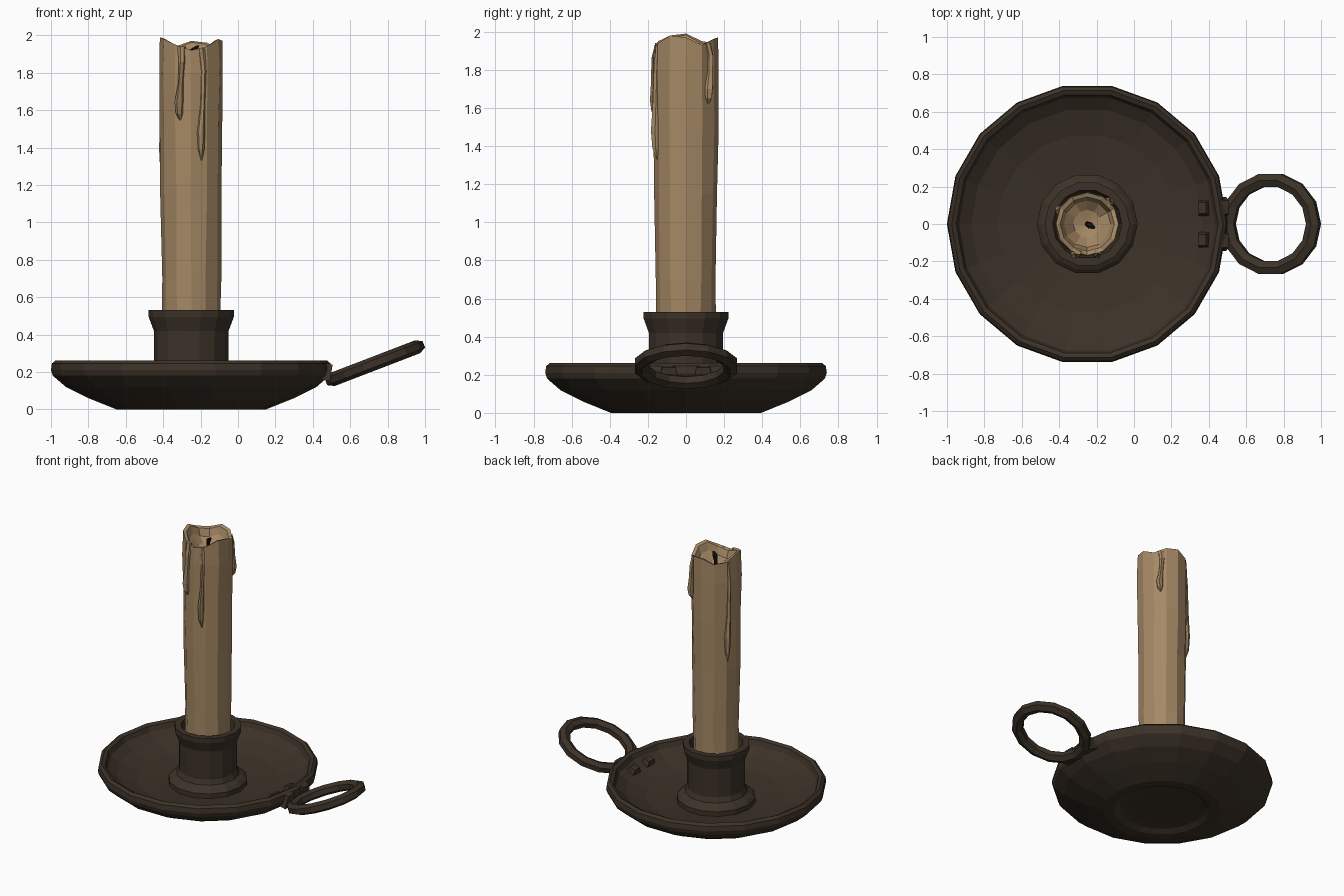
import bpy, bmesh, math, random
from mathutils import Matrix, Vector

random.seed(4)
CX = -0.25  # axis of the dish and candle

cube = bpy.data.objects.get("Cube")
if cube:
    bpy.data.objects.remove(cube, do_unlink=True)


def material(name, rgb):
    m = bpy.data.materials.new(name)
    m.use_nodes = True
    m.diffuse_color = (*rgb, 1)
    bsdf = m.node_tree.nodes["Principled BSDF"]
    bsdf.inputs["Base Color"].default_value = (*rgb, 1)
    bsdf.inputs["Roughness"].default_value = 0.8
    return m


IRON = material("dark iron", (0.045, 0.032, 0.021))
WAX = material("tan wax", (0.38, 0.25, 0.13))
CHAR = material("charred wick", (0.008, 0.007, 0.006))


def make(name, bm, mat):
    bmesh.ops.recalc_face_normals(bm, faces=bm.faces)
    mesh = bpy.data.meshes.new(name)
    bm.to_mesh(mesh)
    bm.free()
    mesh.materials.append(mat)
    ob = bpy.data.objects.new(name, mesh)
    bpy.context.collection.objects.link(ob)
    return ob


def loft(name, rings, mat, caps=True, closed=False):
    """Skin a list of equal-length point rings."""
    bm = bmesh.new()
    rows = [[bm.verts.new(p) for p in ring] for ring in rings]
    pairs = list(zip(rows, rows[1:]))
    if closed:
        pairs.append((rows[-1], rows[0]))
    for a, b in pairs:
        for i in range(len(a)):
            j = (i + 1) % len(a)
            bm.faces.new((a[i], a[j], b[j], b[i]))
    if caps and not closed:
        bm.faces.new(rows[0])
        bm.faces.new(rows[-1])
    return make(name, bm, mat)


def circle(r, z, n):
    steps = [2 * math.pi * i / n for i in range(n)]
    return [Vector((CX + r * math.cos(a), r * math.sin(a), z)) for a in steps]


def lathe(name, profile, n, mat):
    return loft(name, [circle(r, z, n) for r, z in profile], mat)


# Dish: recessed foot, flared wall, rolled lip, shallow bowl
lathe("dish", [(0.24, 0.025), (0.29, 0.02), (0.33, 0), (0.40, 0), (0.55, 0.06),
               (0.67, 0.12), (0.74, 0.18), (0.75, 0.21), (0.745, 0.245),
               (0.725, 0.262), (0.70, 0.25), (0.685, 0.215), (0.62, 0.17),
               (0.48, 0.125), (0.27, 0.10), (0.15, 0.095)], 18, IRON)

# Candle socket: stepped base, straight neck, flared open lip
lathe("socket", [(0.27, 0.09), (0.27, 0.135), (0.25, 0.155), (0.215, 0.175),
                 (0.20, 0.21), (0.20, 0.42), (0.228, 0.495), (0.228, 0.53),
                 (0.185, 0.53), (0.17, 0.46), (0.10, 0.45)], 14, IRON)

# Candle: slightly uneven column with a melted rim and hollow top
N = 12
rim = [1.97, 1.93, 1.96, 1.97, 1.94, 1.95, 1.99, 1.98, 1.95, 1.92, 1.94, 1.98]
rings = []
for r, z in [(0.155, 0.44), (0.158, 0.7), (0.165, 1.15), (0.168, 1.5), (0.172, 1.8)]:
    ring = circle(r, z, N)
    for p in ring:
        p.x += random.uniform(-0.004, 0.004)
        p.y += random.uniform(-0.004, 0.004)
    rings.append(ring)
for r, drop in [(0.168, 0), (0.145, 0.008), (0.125, 0.06)]:
    rings.append([Vector((p.x, p.y, h - drop)) for p, h in zip(circle(r, 0, N), rim)])
rings += [circle(0.075, 1.86, N), circle(0.02, 1.845, N)]
loft("candle", rings, WAX)


# Wax drips: narrow runs that swell near the lower tip
def drip(name, angle, top, bottom, width, bulge):
    a = math.radians(angle)
    out = Vector((math.cos(a), math.sin(a), 0))
    side = Vector((-out.y, out.x, 0))
    rings = []
    for t, w, d in [(0, 0.9, 0.3), (0.2, 0.7, 0.7), (0.5, 0.6, 0.8),
                    (0.75, 1, 1), (0.9, 0.8, 0.8), (1, 0.15, 0.1)]:
        centre = Vector((CX, 0, top + (bottom - top) * t))
        centre += side * 0.008 * math.sin(t * 6)
        w *= width
        rings.append([centre + side * s * w + out * (0.158 + k * d * bulge)
                      for s, k in [(-1, -0.6), (-0.8, 0.55), (0, 1), (0.8, 0.55), (1, -0.6)]])
    loft(name, rings, WAX)


drip("drip_front_short", 250, 1.94, 1.54, 0.026, 0.046)
drip("drip_front_long", 291, 1.93, 1.33, 0.023, 0.036)
drip("drip_side_long", 155, 1.94, 1.20, 0.024, 0.035)
drip("drip_back_short", 47, 1.94, 1.62, 0.026, 0.04)

# Wick: short bent stub
rings = []
for x, y, z, r in [(0, 0, 1.84, 0.014), (0.003, 0, 1.89, 0.013),
                   (0.014, -0.008, 1.925, 0.019), (0.035, -0.018, 1.945, 0.009)]:
    rings.append([p + Vector((x, y, 0)) for p in circle(r, z, 6)])
loft("wick", rings, CHAR)

# Ring handle: faceted hoop tilted upward away from the dish
tilt = Matrix.Translation((0.732, 0, 0.247)) @ Matrix.Rotation(-math.radians(21), 4, "Y")
rings = []
for i in range(14):
    a = 2 * math.pi * i / 14
    ring = []
    for k in range(6):
        b = 2 * math.pi * (k + 0.5) / 6
        e = 0.042 * math.cos(b)
        ring.append(tilt @ Vector(((0.244 + e) * math.cos(a), (0.238 + e) * math.sin(a),
                                   0.037 * math.sin(b))))
    rings.append(ring)
loft("ring_handle", rings, IRON, closed=True)


# Handle fixings: a tapered clamp outside and a rivet inside, on both sides
def block(name, centre, size, taper, rot):
    bm = bmesh.new()
    bmesh.ops.create_cube(bm, size=1)
    for v in bm.verts:
        if v.co.z > 0:
            v.co.x *= taper
            v.co.y *= taper
    mat = Matrix.Translation(centre) @ Matrix.Rotation(rot, 4, "Y") @ Matrix.Diagonal((*size, 1))
    bmesh.ops.transform(bm, matrix=mat, verts=bm.verts)
    make(name, bm, IRON)


for label, s in (("left", 1), ("right", -1)):
    block("clamp_" + label, (0.475, s * 0.09, 0.2), (0.06, 0.11, 0.09), 0.65, math.radians(15))
    block("rivet_" + label, (0.375, s * 0.085, 0.185), (0.075, 0.1, 0.06), 0.6, -math.radians(20))
